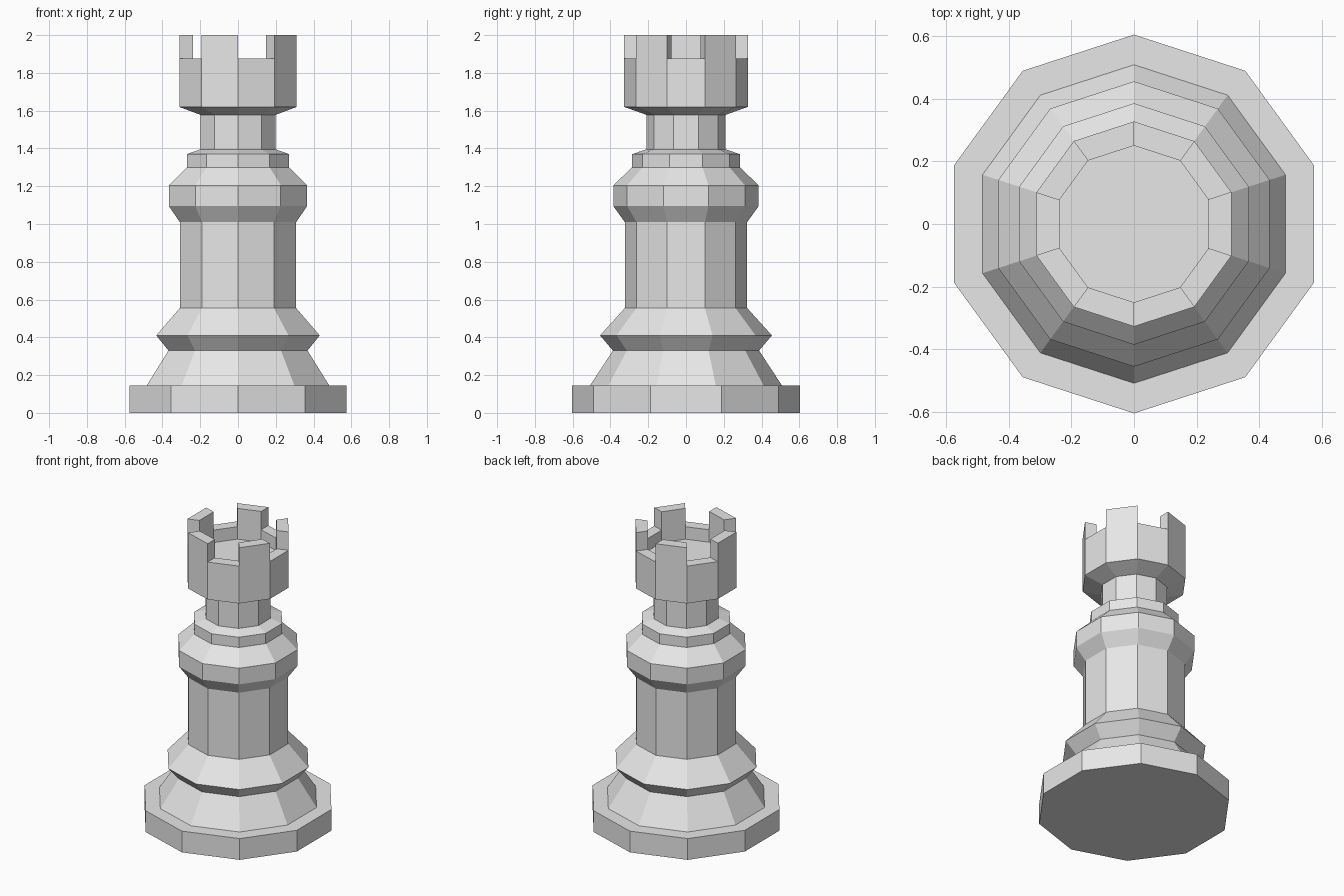
import bpy
import bmesh
from math import cos, sin, radians

if "Cube" in bpy.data.objects:
    bpy.data.objects.remove(bpy.data.objects["Cube"], do_unlink=True)

SIDES = 10

stone = bpy.data.materials.new("light_grey")
stone.use_nodes = True
grey = (0.8, 0.8, 0.8, 1)
stone.diffuse_color = grey
stone.node_tree.nodes["Principled BSDF"].inputs["Base Color"].default_value = grey


def turned(profile):
    """Closed ten-sided solid from (radius, height) points; returns it and its bands of faces."""
    bm = bmesh.new()
    rings = []
    for r, z in profile:
        angles = [radians(90 + 360 / SIDES * i) for i in range(SIDES)]
        rings.append([bm.verts.new((r * cos(a), r * sin(a), z)) for a in angles])
    bands = []
    for low, high in zip(rings, rings[1:]):
        band = []
        for i in range(SIDES):
            j = (i + 1) % SIDES
            band.append(bm.faces.new((low[i], low[j], high[j], high[i])))
        bands.append(band)
    bm.faces.new(rings[0][::-1])
    bm.faces.new(rings[-1])
    return bm, bands


def finish(name, bm):
    mesh = bpy.data.meshes.new(name)
    bm.to_mesh(mesh)
    bm.free()
    mesh.materials.append(stone)
    bpy.context.collection.objects.link(bpy.data.objects.new(name, mesh))


# Stacked turned parts, from the floor up
parts = {
    "plinth": [(0.604, 0), (0.604, 0.145)],
    "foot": [(0.508, 0.145), (0.387, 0.33)],
    "lower_collar": [(0.387, 0.33), (0.455, 0.41), (0.324, 0.555)],
    "shaft": [(0.324, 0.555), (0.324, 1.01)],
    "upper_collar": [(0.324, 1.01), (0.385, 1.095), (0.385, 1.205), (0.285, 1.3)],
    "neck_ring": [(0.285, 1.3), (0.285, 1.37), (0.21, 1.395)],
    "neck": [(0.21, 1.395), (0.21, 1.578)],
}
for name, profile in parts.items():
    finish(name, turned(profile)[0])

# Hollow crown; every other rim face is raised into a battlement
bm, bands = turned([(0.21, 1.578), (0.327, 1.62), (0.327, 1.875), (0.25, 1.875), (0.25, 1.79)])
raised = bmesh.ops.extrude_discrete_faces(bm, faces=bands[2][::2])["faces"]
tops = {v for face in raised for v in face.verts}
bmesh.ops.translate(bm, verts=list(tops), vec=(0, 0, 0.125))
finish("crown", bm)
